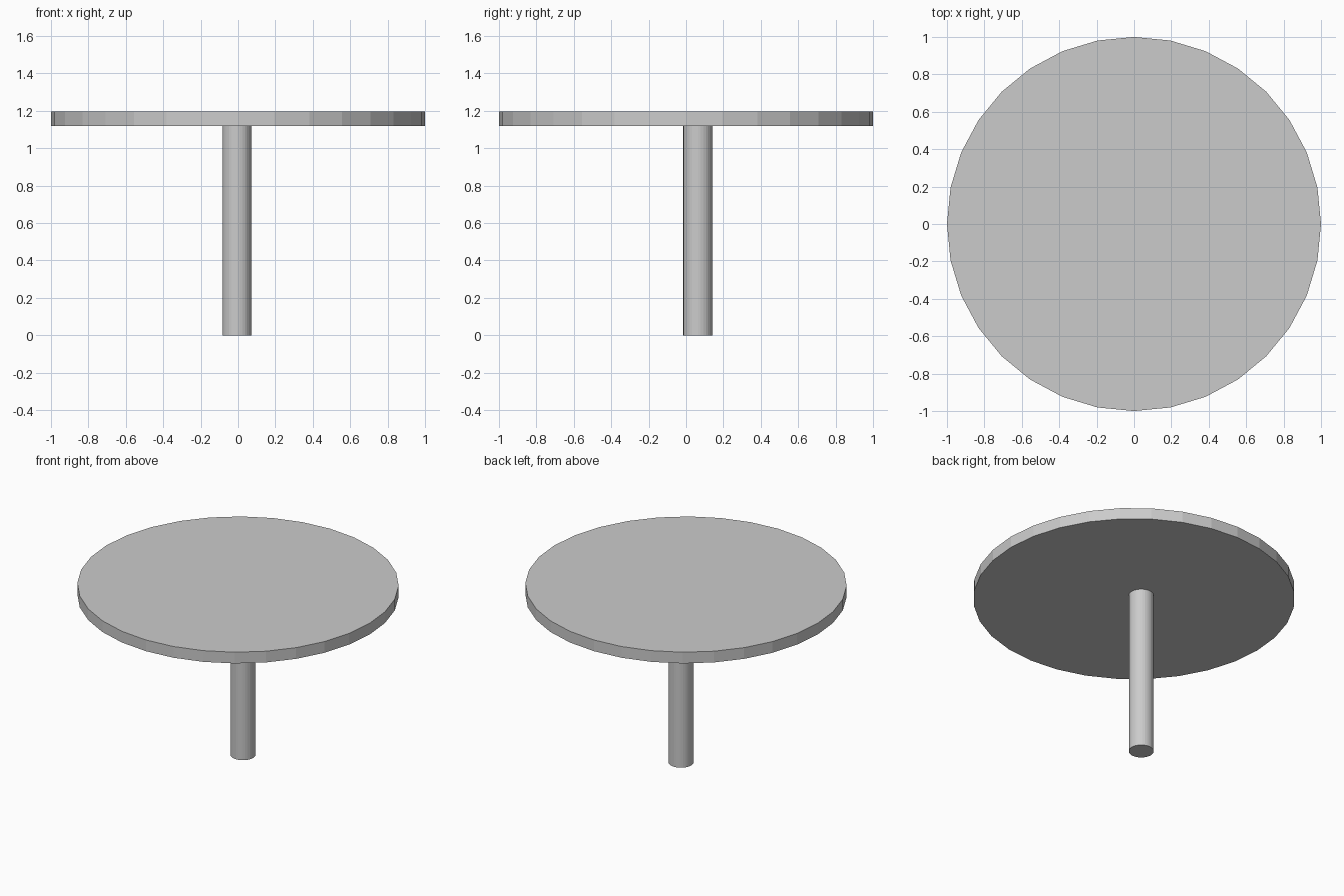
import bpy

if "Cube" in bpy.data.objects:
    bpy.data.objects.remove(bpy.data.objects["Cube"])


def disc(name, radius, x, y, z0, z1):
    """Upright 32-sided cylinder between two heights."""
    bpy.ops.mesh.primitive_cylinder_add(
        vertices=32, radius=radius, depth=z1 - z0,
        location=(x, y, (z0 + z1) / 2))
    obj = bpy.context.object
    obj.name = name
    return obj


# Round flat-faceted top
disc("table_top", 1.0, 0, 0, 1.12, 1.197)

# Single post, slightly off centre
disc("table_leg", 0.078, -0.006, 0.063, 0, 1.12)
